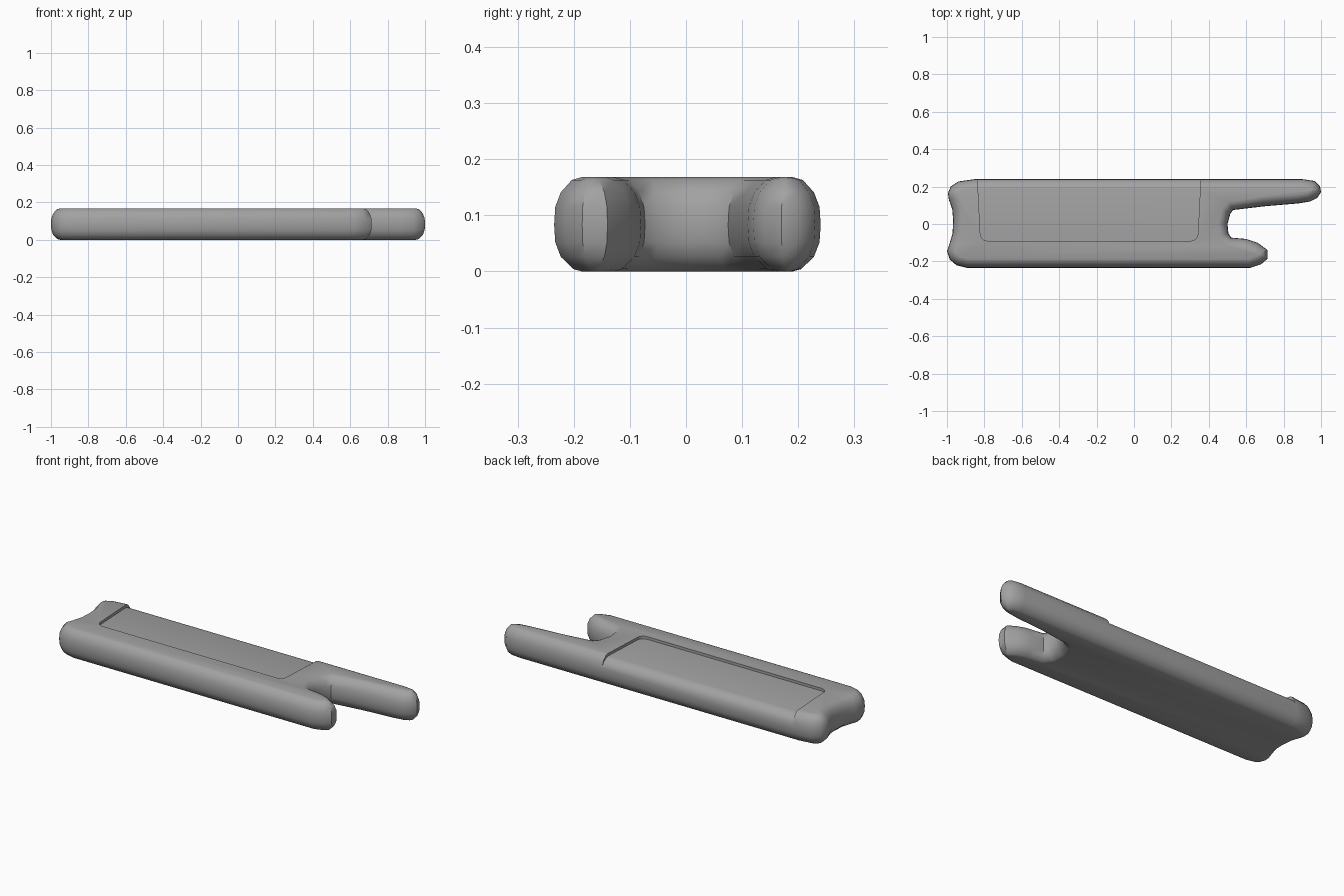
import bpy
import bmesh
import math
from mathutils import Vector

cube = bpy.data.objects.get("Cube")
if cube:
    bpy.data.objects.remove(cube)

grey = bpy.data.materials.new("plain grey")
grey.use_nodes = True
colour = (0.36, 0.36, 0.36, 1)
grey.diffuse_color = colour
grey.node_tree.nodes["Principled BSDF"].inputs["Base Color"].default_value = colour


def make_object(name, bm):
    bmesh.ops.recalc_face_normals(bm, faces=bm.faces)
    mesh = bpy.data.meshes.new(name)
    bm.to_mesh(mesh)
    bm.free()
    mesh.materials.append(grey)
    obj = bpy.data.objects.new(name, mesh)
    bpy.context.collection.objects.link(obj)
    return obj


def loft(bm, rings):
    """Join matching closed rings of points and cap both ends."""
    loops = [[bm.verts.new(p) for p in ring] for ring in rings]
    n = len(loops[0])
    for low, high in zip(loops, loops[1:]):
        for i in range(n):
            j = (i + 1) % n
            bm.faces.new((low[i], low[j], high[j], high[i]))
    bm.faces.new(loops[0][::-1])
    bm.faces.new(loops[-1])
    return loops


# Outline of the slab with two prongs, counter-clockwise
outline = [Vector(p) for p in (
    (-.89, -.235), (-.95, -.22), (-.985, -.19), (-1, -.145), (-.985, -.1),
    (-.97, -.05), (-.967, .02), (-.972, .08), (-.99, .13), (-.995, .165),
    (-.98, .2), (-.94, .227), (-.85, .24), (.9, .24), (.965, .23),
    (.995, .2), (1, .17), (.98, .14), (.94, .12), (.88, .11), (.7, .095),
    (.53, .075), (.515, .055), (.5, 0), (.505, -.05), (.52, -.073),
    (.6, -.08), (.66, -.1), (.715, -.14), (.715, -.185), (.68, -.215),
    (.62, -.235))]
outline.reverse()


def inset(points, d):
    result = []
    for i, p in enumerate(points):
        a = (p - points[i - 1]).normalized()
        b = (points[(i + 1) % len(points)] - p).normalized()
        t = (a + b).normalized()
        result.append(p + Vector((-t.y, t.x)) * d)
    return result


# Bulging edge: inset and height
edge = ((.05, 0), (.035, .004), (.012, .026), (.002, .052), (0, .083),
        (.002, .115), (.012, .141), (.032, .163), (.05, .168))
bm = bmesh.new()
loft(bm, [[(p.x, p.y, z) for p in inset(outline, d)] for d, z in edge])
body = make_object("pronged_slab", bm)

# Shallow cutter for the panel, following the rounded back edge
section = ((-.09, .4), (-.09, .153), (.185, .153), (.205, .148),
           (.225, .133), (.24, .11), (.3, .11), (.3, .4))
bm = bmesh.new()
ends = loft(bm, [[(mid + side * (.575 + .05 * (y + .09)), y, z)
                  for y, z in section]
                 for mid, side in ((-.245, -1), (-.235, 1))])
corners = [bm.edges.get((end[0], end[1])) for end in ends]
bmesh.ops.bevel(bm, geom=corners, offset=.035, segments=4, profile=.5,
                affect='EDGES')
cutter = make_object("panel_cutter", bm)
cutter.hide_render = True
cutter.hide_viewport = False

# Cut the recessed panel, then smooth
cut = body.modifiers.new("panel recess", 'BOOLEAN')
cut.operation = 'DIFFERENCE'
cut.solver = 'EXACT'
cut.object = cutter
bpy.ops.object.select_all(action='DESELECT')
body.select_set(True)
bpy.context.view_layer.objects.active = body
bpy.ops.object.modifier_apply(modifier=cut.name)
bpy.data.objects.remove(cutter)
bpy.ops.object.shade_smooth_by_angle(angle=math.radians(40))
